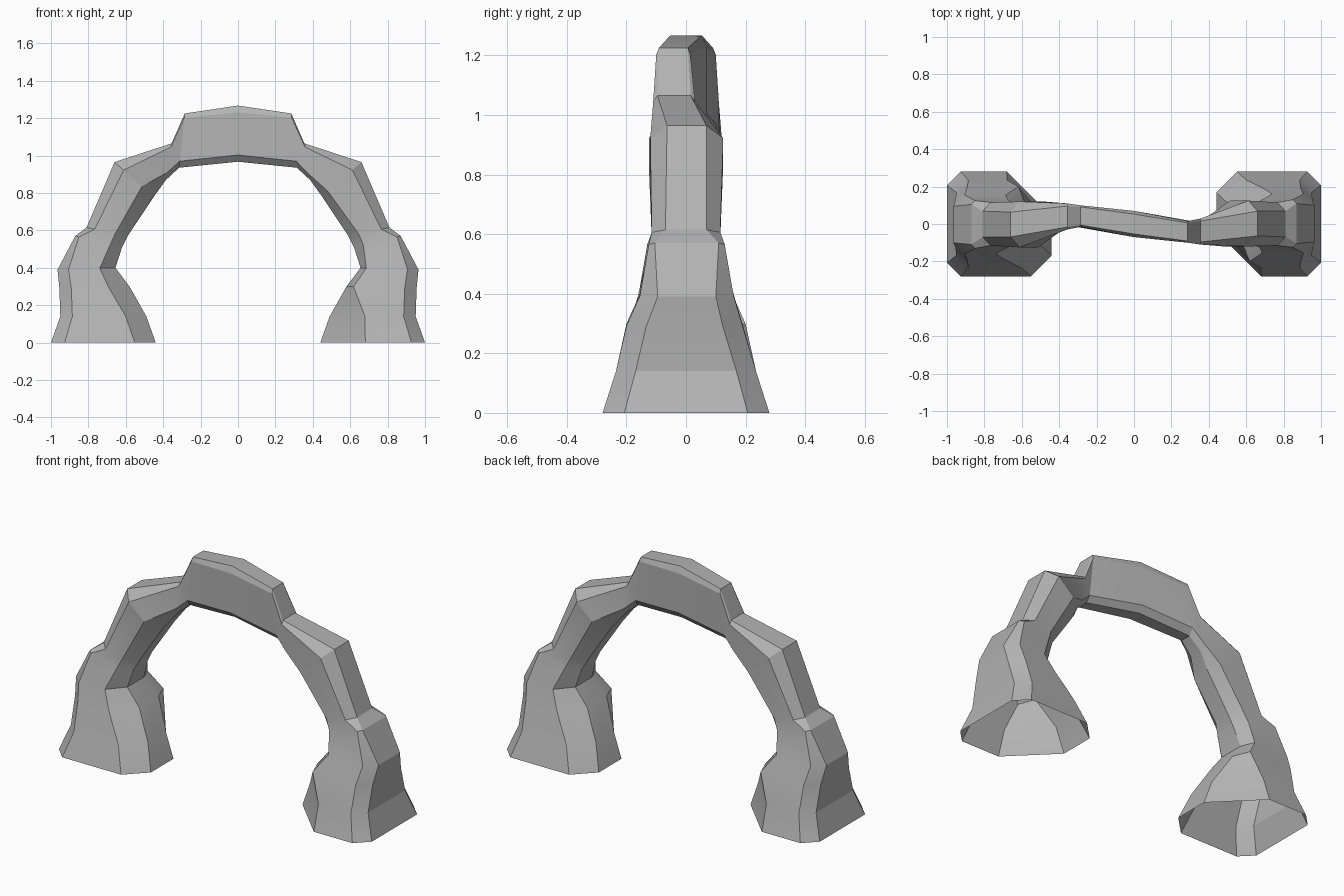
import bpy
import bmesh
from mathutils import Vector

cube = bpy.data.objects.get("Cube")
if cube:
    bpy.data.objects.remove(cube, do_unlink=True)

# Single stone colour
stone = bpy.data.materials.new("stone grey")
stone.use_nodes = True
grey = (0.45, 0.45, 0.45, 1)
stone.diffuse_color = grey
stone.node_tree.nodes["Principled BSDF"].inputs["Base Color"].default_value = grey
stone.node_tree.nodes["Principled BSDF"].inputs["Roughness"].default_value = 0.9


def section(outer, inner, front, back, rim, cut_front, cut_back):
    """Eight-sided slice of the arch with individually chamfered corners."""
    a, b = Vector(outer), Vector(inner)
    depth = back - front

    def point(t, y):
        p = a.lerp(b, t)
        return Vector((p.x, y, p.y))

    return [
        point(0, front + rim * depth),
        point(0, back - rim * depth),
        point(rim, back),
        point(1 - cut_back, back),
        point(1, back - max(cut_back, .2) * depth),
        point(1, front + max(cut_front, .25) * depth),
        point(1 - cut_front, front),
        point(rim, front),
    ]


def turned(ring):
    """The same slice turned half way round the vertical axis."""
    flipped = [Vector((-p.x, -p.y, p.z)) for p in reversed(ring)]
    return flipped[6:] + flipped[:6]


# Flared foot, waist, stepped shoulder and narrow span, up to the crown
half = [
    section((1, 0), (.44, 0), -.28, .28, .13, .43, .2),
    section((.95, .14), (.49, .14), -.235, .235, .14, .41, .24),
    section((.955, .29), (.58, .3), -.2, .19, .17, .1, .3),
    section((.965, .39), (.655, .4), -.155, .16, .19, .1, .27),
    section((.87, .57), (.62, .51), -.125, .13, .08, .2, .25),
    section((.81, .615), (.59, .57), -.115, .115, .2, .25, .3),
    section((.66, .965), (.45, .78), -.12, .125, .23, .15, .3),
    section((.355, 1.065), (.385, .87), -.11, .03, .1, .15, .2),
    section((.285, 1.225), (.315, .935), -.1, .015, .08, .12, .12),
]
crown = section((0, 1.267), (0, .967), -.07, .07, .12, .12, .12)
rings = half + [crown] + [turned(r) for r in reversed(half)]

# Skin the slices; both feet stay open underneath
bm = bmesh.new()
loops = [[bm.verts.new(p) for p in ring] for ring in rings]
for low, high in zip(loops, loops[1:]):
    for i in range(len(low)):
        j = (i + 1) % len(low)
        bm.faces.new((low[i], low[j], high[j], high[i]))
bmesh.ops.recalc_face_normals(bm, faces=bm.faces)

mesh = bpy.data.meshes.new("rock_arch")
bm.to_mesh(mesh)
bm.free()
mesh.materials.append(stone)
arch = bpy.data.objects.new("rock_arch", mesh)
bpy.context.collection.objects.link(arch)

# Soft shading on gentle bends, crisp edges elsewhere
bpy.ops.object.select_all(action="DESELECT")
arch.select_set(True)
bpy.context.view_layer.objects.active = arch
bpy.ops.object.shade_smooth_by_angle(angle=0.35)
